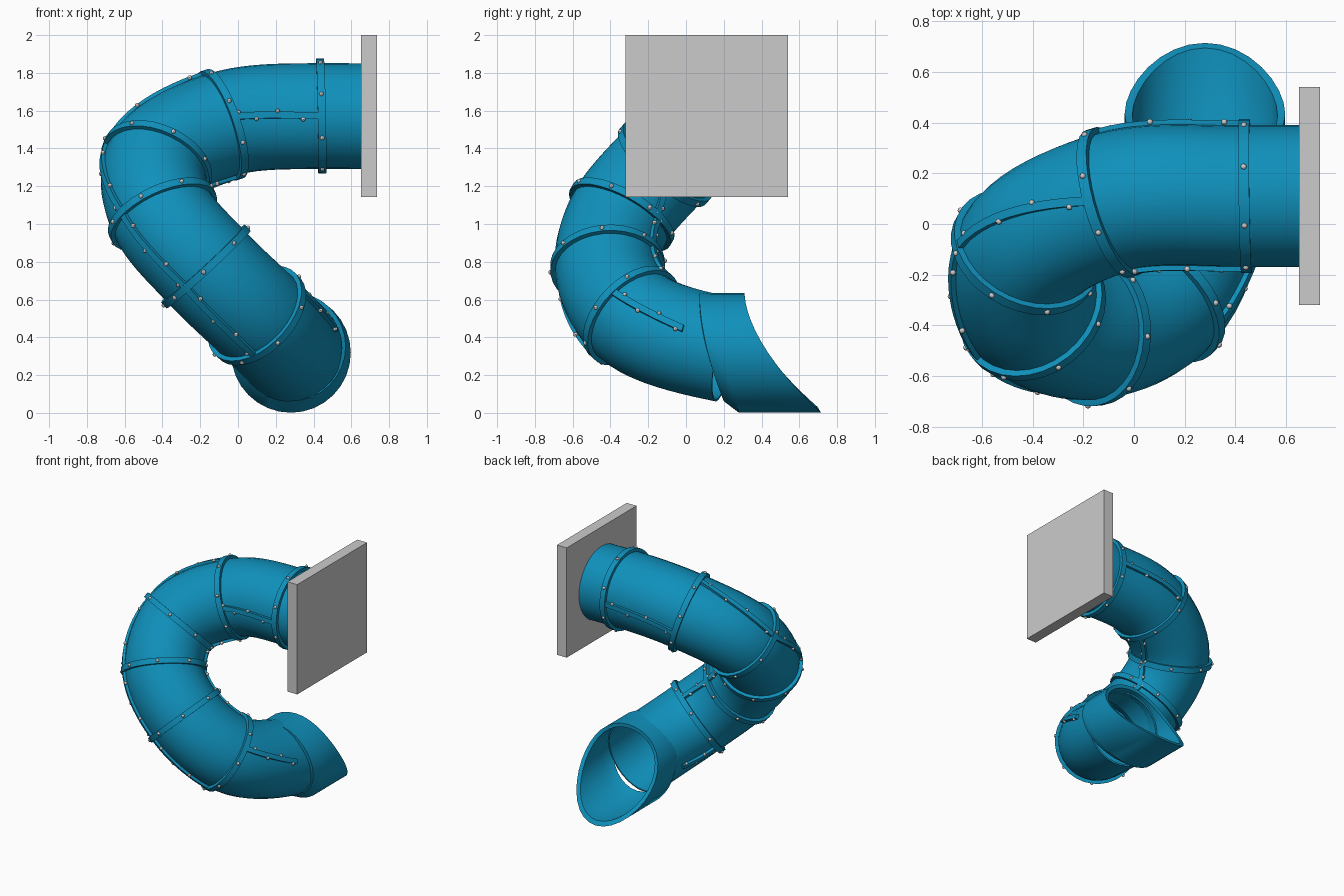
import bpy, bmesh, math
from mathutils import Vector as V, Matrix

if "Cube" in bpy.data.objects:
    bpy.data.objects.remove(bpy.data.objects["Cube"])

SIDES, STEPS, R = 32, 10, 0.28

blue = bpy.data.materials.new("blue_plastic")
blue.diffuse_color = (0.005, 0.28, 0.5, 1)
blue.use_nodes = True
blue.node_tree.nodes["Principled BSDF"].inputs["Base Color"].default_value = blue.diffuse_color


def finish(name, bm, mat=None):
    bmesh.ops.recalc_face_normals(bm, faces=bm.faces)
    me = bpy.data.meshes.new(name)
    bm.to_mesh(me)
    bm.free()
    ob = bpy.data.objects.new(name, me)
    bpy.context.collection.objects.link(ob)
    if mat:
        me.materials.append(mat)
    bpy.ops.object.select_all(action='DESELECT')
    ob.select_set(True)
    bpy.context.view_layer.objects.active = ob
    bpy.ops.object.shade_smooth_by_angle(angle=math.radians(35))
    return ob


def loft(bm, loops, cyclic=False, caps=False):
    rows = [[bm.verts.new(p) for p in lp] for lp in loops]
    n = len(rows[0])
    pairs = list(zip(rows, rows[1:])) + ([(rows[-1], rows[0])] if cyclic else [])
    for a, b in pairs:
        for i in range(n):
            j = (i + 1) % n
            bm.faces.new((a[i], a[j], b[j], b[i]))
    if caps:
        bm.faces.new(rows[0])
        bm.faces.new(rows[-1])


# centre line: entry, six joint rings, exit (first and last only steer the curve)
pts = [V(p) for p in [(0.86, .11, 1.57), (.66, .11, 1.57), (.44, .11, 1.572),
       (-.085, .085, 1.525), (-.43, -.11, 1.32), (-.40, -.34, 1.05),
       (-.17, -.415, .775), (.10, -.29, .515), (.28, .21, .335), (.30, .72, .30)]]


def curve(u):
    """Point and tangent; u=0 at entry, 1..6 at the joints, 7 at the exit."""
    i = min(int(u), 6)
    t = u - i
    a, b, c, d = pts[i:i + 4]
    # chord-aware tangents
    def tan(p, q, r):
        l1, l2 = (q - p).length, (r - q).length
        return (q - p) / l1 * (l2 / (l1 + l2)) + (r - q) / l2 * (l1 / (l1 + l2))
    L = (c - b).length
    m0, m1 = tan(a, b, c) * L, tan(b, c, d) * L
    p = b*(2*t**3-3*t*t+1) + m0*(t**3-2*t*t+t) + c*(-2*t**3+3*t*t) + m1*(t**3-t*t)
    g = b*(6*t*t-6*t) + m0*(3*t*t-4*t+1) + c*(-6*t*t+6*t) + m1*(3*t*t-2*t)
    return p, g.normalized()


# frames carried along the path without twist
frames, side = [], V((0, 1, 0))
for k in range(7 * STEPS + 1):
    p, t = curve(k / STEPS)
    side = (side - t * side.dot(t)).normalized()
    frames.append((p, t, side.copy(), t.cross(side)))


def circle(frame, r, shift=0.0):
    p, t, s, w = frame
    return [p + t * shift + (s * math.cos(a) + w * math.sin(a)) * r
            for a in (2 * math.pi * i / SIDES for i in range(SIDES))]


# main tube with wall thickness
bm = bmesh.new()
loft(bm, [circle(f, R) for f in frames] +
     [circle(f, R - .012) for f in reversed(frames)], cyclic=True)
finish("slide_tube", bm, blue)

bolts = []
# joint rings
for n in range(1, 7):
    f = frames[n * STEPS]
    bm = bmesh.new()
    loft(bm, [circle(f, r, s) for r, s in
              ((R - .005, -.021), (.304, -.021), (.304, .021), (R - .005, .021))], cyclic=True)
    finish(f"joint_ring_{n}", bm, blue)
    for k in range(8):
        a = math.pi * (k + .5) / 4
        bolts.append(f[0] + (f[2] * math.cos(a) + f[3] * math.sin(a)) * .304)

# lengthwise seam flanges: direction from the centre at each segment's start and end
seams = [((0, -1, 0), (0, -1, .08)),
         ((-.08, .01, .29), (-.22, .1, .2)),
         ((-.26, .03, .12), (-.22, -.18, .03)),
         ((-.22, -.18, .03), (-.1, -.25, -.12)),
         ((-.1, -.25, -.12), (-.02, -.2, -.2)),
         ((.22, -.12, .15), (.28, 0, .06))]
for n, (d0, d1) in enumerate(seams, 1):
    bm = bmesh.new()
    end = .68 if n == 6 else 1.0
    for sign in (1, -1):
        loops = []
        for k in range(13):
            q = k / 12
            p, t = curve(n + q * end)
            d = V(d0).lerp(V(d1), q) * sign
            d = (d - t * d.dot(t)).normalized()
            w = t.cross(d) * .018
            lo, hi = p + d * (R - .008), p + d * (R + .018)
            loops.append([lo - w, hi - w, hi + w, lo + w])
            if k in (2, 5, 8, 11):
                bolts.append(p + d * (R + .012) + w * (1.1 if k % 2 else -1.1))
        loft(bm, loops, caps=True)
    finish(f"seam_flange_{n}", bm, blue)

# bolts
bm = bmesh.new()
for b in bolts:
    bmesh.ops.create_uvsphere(bm, u_segments=8, v_segments=6, radius=.012,
                              matrix=Matrix.Translation(b))
finish("bolts", bm)


# flared exit spout, cut on a concave slope
def spout(r, zc, y0, dy, power):
    out = []
    for i in range(SIDES):
        a = 2 * math.pi * i / SIDES
        s = (1 - math.cos(a)) / 2
        out.append(V((.28 + r * math.sin(a), y0 + dy * s ** power, zc + r * math.cos(a))))
    return out


bm = bmesh.new()
loft(bm, [spout(.29, .352, .07, .13, 1.8), spout(.317, .318, .13, .15, 1.3),
          spout(.317, .318, .31, .405, 1.7), spout(.287, .32, .31, .385, 1.7),
          spout(.287, .32, .15, .14, 1.3), spout(.27, .345, .07, .13, 1.8)], cyclic=True)
finish("exit_spout", bm, blue)

# wall panel at the entry
bm = bmesh.new()
bmesh.ops.create_cube(bm, size=1, matrix=Matrix.Translation((.693, .11, 1.572)) @
                      Matrix.Diagonal((.084, .86, .856, 1)))
finish("entry_panel", bm)
